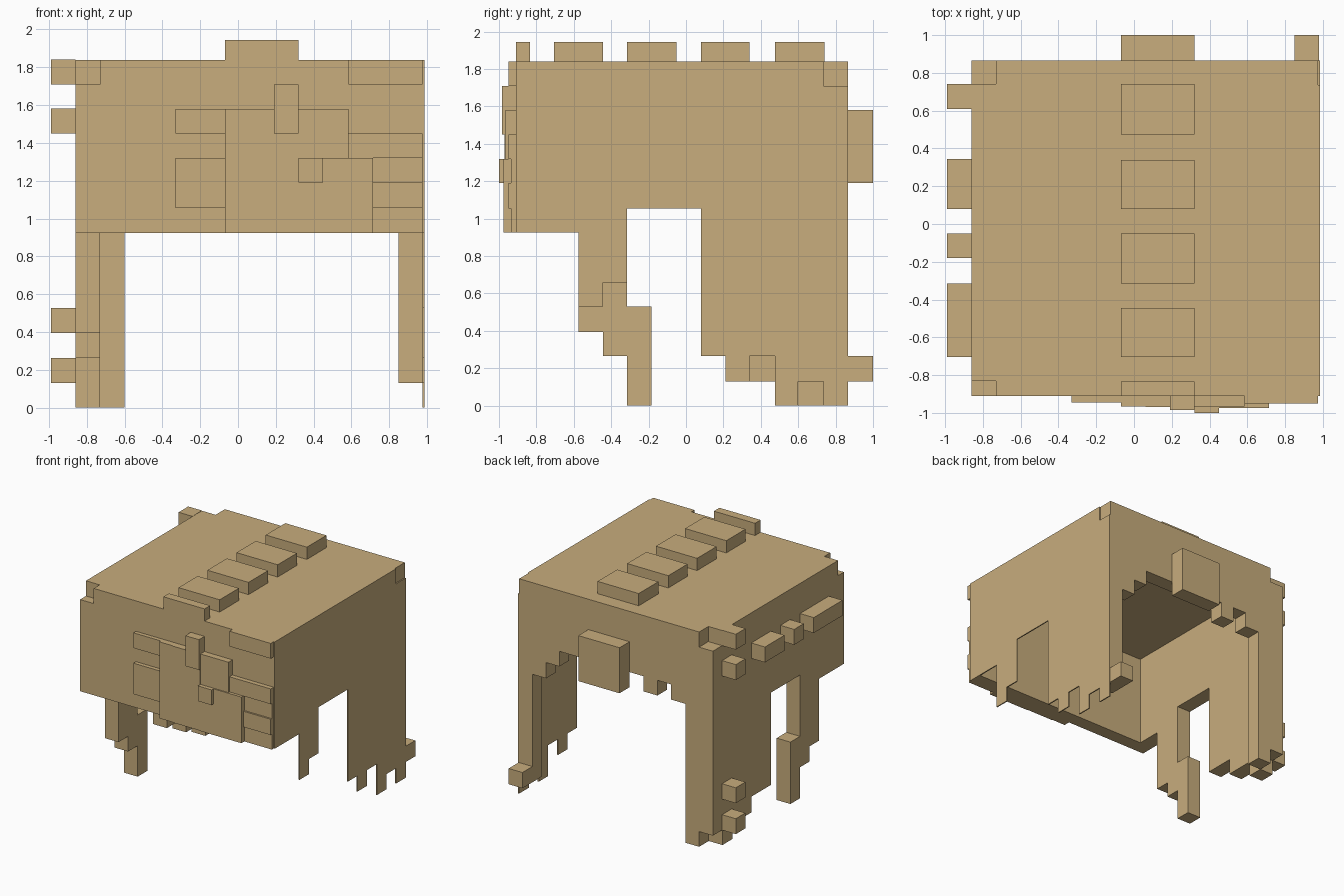
import bpy, bmesh

mat = bpy.data.materials.new("sandy tan")
mat.diffuse_color = (0.578, 0.418, 0.205, 1)


def finish(name, bm):
    bmesh.ops.recalc_face_normals(bm, faces=bm.faces)
    me = bpy.data.meshes.new(name)
    bm.to_mesh(me)
    bm.free()
    me.materials.append(mat)
    ob = bpy.data.objects.new(name, me)
    bpy.context.collection.objects.link(ob)
    return ob


def prism(name, outline, axis, lo, hi):
    """Extrude a 2D outline along one axis, from lo to hi."""
    place = {'x': lambda p, d: (d, p[0], p[1]),
             'y': lambda p, d: (p[0], d, p[1]),
             'z': lambda p, d: (p[0], p[1], d)}[axis]
    bm = bmesh.new()
    face = bm.faces.new([bm.verts.new(place(p, lo)) for p in outline])
    res = bmesh.ops.extrude_face_region(bm, geom=[face])
    shift = place((0, 0), hi - lo)
    bmesh.ops.translate(bm, vec=shift,
                        verts=[v for v in res['geom'] if isinstance(v, bmesh.types.BMVert)])
    return finish(name, bm)


def box(name, x0, x1, y0, y1, z0, z1):
    return prism(name, [(x0, y0), (x1, y0), (x1, y1), (x0, y1)], 'z', z0, z1)


def fringe(steps, top):
    """Outline with a flat top and a stepped lower edge: (start, end, bottom)."""
    pts = []
    for a, b, z in steps:
        pts += [(a, z), (b, z)]
    return pts + top


# Roof slab with notched left corners
prism("roof", [(-.73, -.91), (.975, -.91), (.975, .865), (-.73, .865), (-.73, .74),
               (-.86, .74), (-.86, -.83), (-.73, -.83)], 'z', 1.71, 1.84)

# Thick left wall with its stepped lower edge
left = [(-.91, -.575, .925), (-.575, -.445, .395), (-.445, -.315, .265), (-.315, .08, 1.055),
        (.08, .34, .265), (.34, .60, .13), (.60, .735, 0), (.735, .865, .13)]
prism("left_wall", fringe(left, [(.865, 1.71), (-.91, 1.71)]), 'x', -.86, -.73)
box("left_front_lock", -.86, -.73, -.315, -.185, 0, .53)

# Thin right wall
right = [(-.91, -.575, .925), (-.575, -.445, .53), (-.445, -.315, .66), (-.315, .08, 1.055),
         (.08, .21, .265), (.21, .34, .13), (.34, .475, .265), (.475, .60, 0),
         (.60, .735, .13), (.735, .865, 0)]
prism("right_wall", fringe(right, [(.865, 1.71), (.735, 1.71), (.735, 1.84), (-.91, 1.84)]),
      'x', .975, .985)

# Back wall with long side locks and short tufts
back = [(-.73, -.60, 0), (-.60, -.465, 1.19), (-.465, -.335, 1.32), (-.335, -.205, 1.19),
        (-.205, .595, 1.32), (.595, .72, 1.19), (.72, .85, 1.055), (.85, .975, .13)]
prism("back_wall", fringe(back, [(.975, 1.71), (-.73, 1.71)]), 'y', .735, .865)

# Front wall
box("front_wall", -.73, .975, -.91, -.79, .925, 1.71)

# Thin overlapping locks on the front: x0, x1, z0, z1, front y
locks = [(-.33, -.07, 1.055, 1.32, -.945), (-.33, -.07, 1.45, 1.58, -.945),
         (.585, .975, 1.71, 1.84, -.95), (.585, .975, 1.32, 1.45, -.95),
         (.715, .975, 1.055, 1.19, -.95), (.715, .975, .925, 1.055, -.935),
         (.715, .975, 1.19, 1.32, -.935),
         (-.07, .06, .925, 1.58, -.965), (.06, .32, .925, 1.58, -.97),
         (.32, .585, 1.32, 1.58, -.965), (.32, .715, .925, 1.32, -.975)]
for i, (x0, x1, z0, z1, y) in enumerate(locks):
    box(f"front_lock_{i + 1}", x0, x1, y, -.91, z0, z1)
box("front_middle_tuft", .19, .32, -.985, -.91, 1.45, 1.71)
box("front_raised_tuft", .32, .45, -1.0, -.97, 1.19, 1.32)

# Row of blocks along the roof
for i, (y0, y1) in enumerate([(-.91, -.835), (-.705, -.445), (-.315, -.05), (.08, .34), (.475, .74)]):
    box(f"roof_block_{i + 1}", -.07, .32, y0, y1, 1.84, 1.945)

# Blocks sticking out on the left side
left_blocks = [(.61, .74, 1.71), (.61, .74, 1.45), (.61, .74, .395), (.61, .74, .13),
               (.08, .345, 1.45), (-.18, -.05, 1.45), (-.705, -.315, 1.45)]
for i, (y0, y1, z) in enumerate(left_blocks):
    box(f"left_block_{i + 1}", -.99, -.86, y0, y1, z, z + .132)

# Blocks sticking out at the back
box("back_block", -.07, .32, .865, 1.0, 1.19, 1.58)
box("back_low_block", .85, .98, .865, 1.0, .13, .265)
